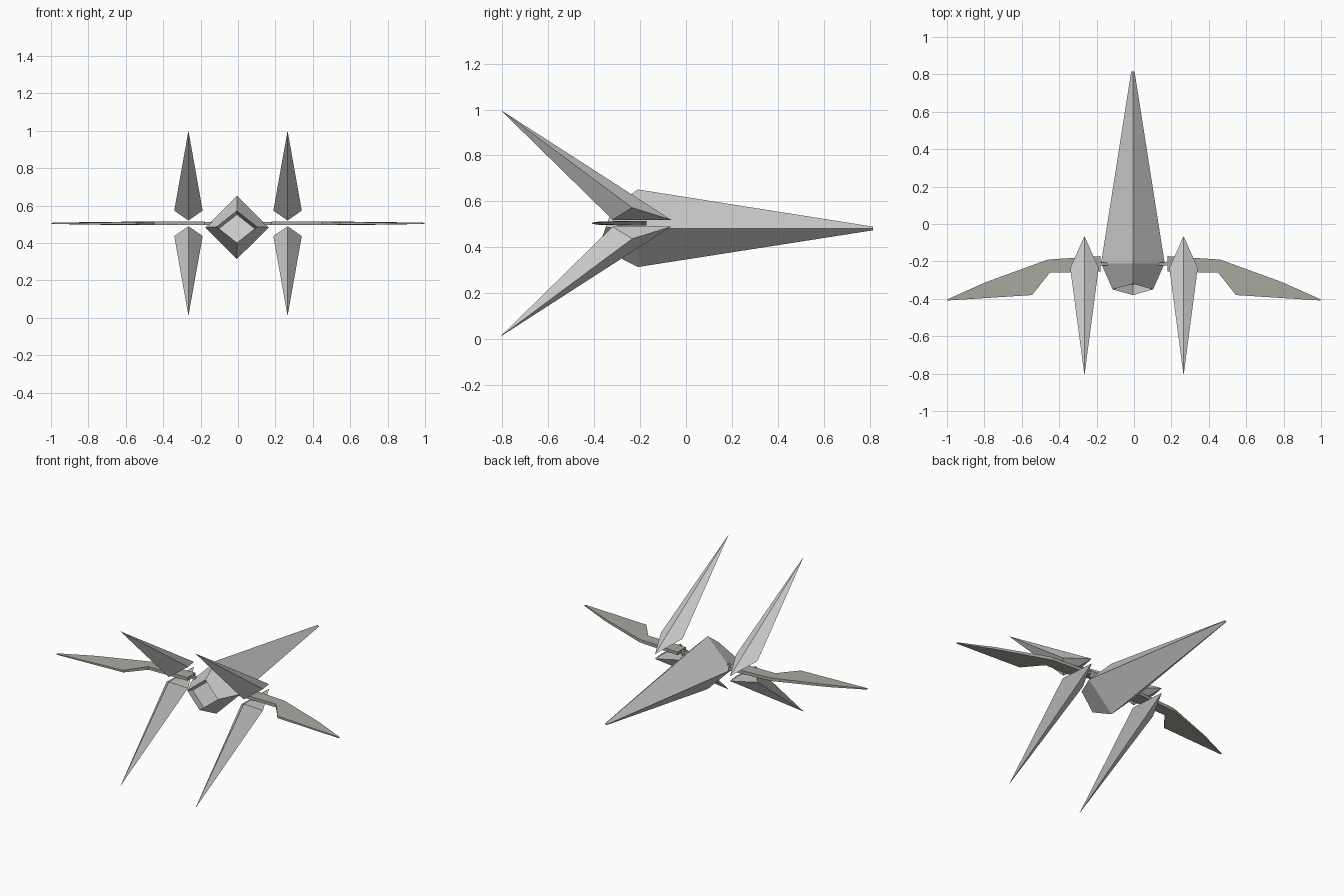
import bpy, bmesh
from mathutils import Vector

if "Cube" in bpy.data.objects:
    bpy.data.objects.remove(bpy.data.objects["Cube"])

MID = 0.505  # height of the wing plane


def finish(name, bm, location=(0, 0, 0), mirror=None, mat=None):
    bmesh.ops.remove_doubles(bm, verts=bm.verts, dist=1e-5)
    bmesh.ops.recalc_face_normals(bm, faces=bm.faces)
    mesh = bpy.data.meshes.new(name)
    bm.to_mesh(mesh)
    bm.free()
    ob = bpy.data.objects.new(name, mesh)
    ob.location = location
    bpy.context.collection.objects.link(ob)
    if mirror:
        mod = ob.modifiers.new("Mirror", 'MIRROR')
        mod.use_axis = mirror
        mod.use_mirror_merge = False
    if mat:
        mesh.materials.append(mat)
    return ob


def loft(rings):
    """Skin four-sided rings in order and cap both ends."""
    bm = bmesh.new()
    loops = [[bm.verts.new(p) for p in ring] for ring in rings]
    for a, b in zip(loops, loops[1:]):
        for i in range(4):
            j = (i + 1) % 4
            bm.faces.new((a[i], a[j], b[j], b[i]))
    bm.faces.new(loops[0])
    bm.faces.new(loops[-1])
    return bm


def diamond(y, z, half_w, half_h, tilt=0.0):
    """Diamond section; tilt pushes the top forward and the bottom back."""
    return [Vector(p) for p in ((0, y + tilt, z + half_h), (half_w, y, z),
                                (0, y - tilt, z - half_h), (-half_w, y, z))]


dark = bpy.data.materials.new("dark_grey")
dark.diffuse_color = (0.40, 0.39, 0.35, 1)
dark.use_nodes = True
dark.node_tree.nodes["Principled BSDF"].inputs["Base Color"].default_value = dark.diffuse_color

# Fuselage: long diamond spike, tilted tail with a recessed exhaust
tail = diamond(-0.35, 0.487, 0.108, 0.085, 0.03)
recess = [p + Vector((0, 0.056, -0.02)) for p in tail]
fuselage = loft([diamond(0.815, 0.482, 0.009, 0.008),
                 diamond(-0.21, 0.483, 0.17, 0.169),
                 tail, recess])
finish("fuselage", fuselage, location=(-0.006, 0, 0))

# Four swept fins: five-point spikes mirrored left/right and up/down
bm = bmesh.new()
front, tip, base, left, right = [bm.verts.new(p) for p in (
    (0.265, -0.065, 0.015), (0.265, -0.81, 0.495), (0.265, -0.32, 0.015),
    (0.189, -0.235, 0.068), (0.341, -0.235, 0.068))]
for side in (left, right):
    for a, b in ((front, tip), (tip, base), (base, front)):
        bm.faces.new((a, b, side))
finish("fins", bm, location=(0, 0, MID), mirror=(True, False, True))

# Wings: leading edge, trailing edge and half thickness at each station
stations = [((0.18, -0.172), (0.18, -0.255), 0.010),
            ((0.46, -0.19), (0.45, -0.26), 0.010),
            ((0.79, -0.31), (0.545, -0.38), 0.007),
            ((0.998, -0.403), (0.998, -0.409), 0.003)]
wing = loft([[(*le, t), (*le, -t), (*te, -t), (*te, t)]
             for le, te, t in stations])
finish("wings", wing, location=(0, 0, MID), mirror=(True, False, False), mat=dark)

# Short struts joining the wings to the fuselage
strut = loft([[(x, -0.205, 0.008), (x, -0.205, -0.008),
               (x, -0.222, -0.008), (x, -0.222, 0.008)] for x in (0.11, 0.205)])
finish("wing_struts", strut, location=(0, 0, MID), mirror=(True, False, False), mat=dark)
